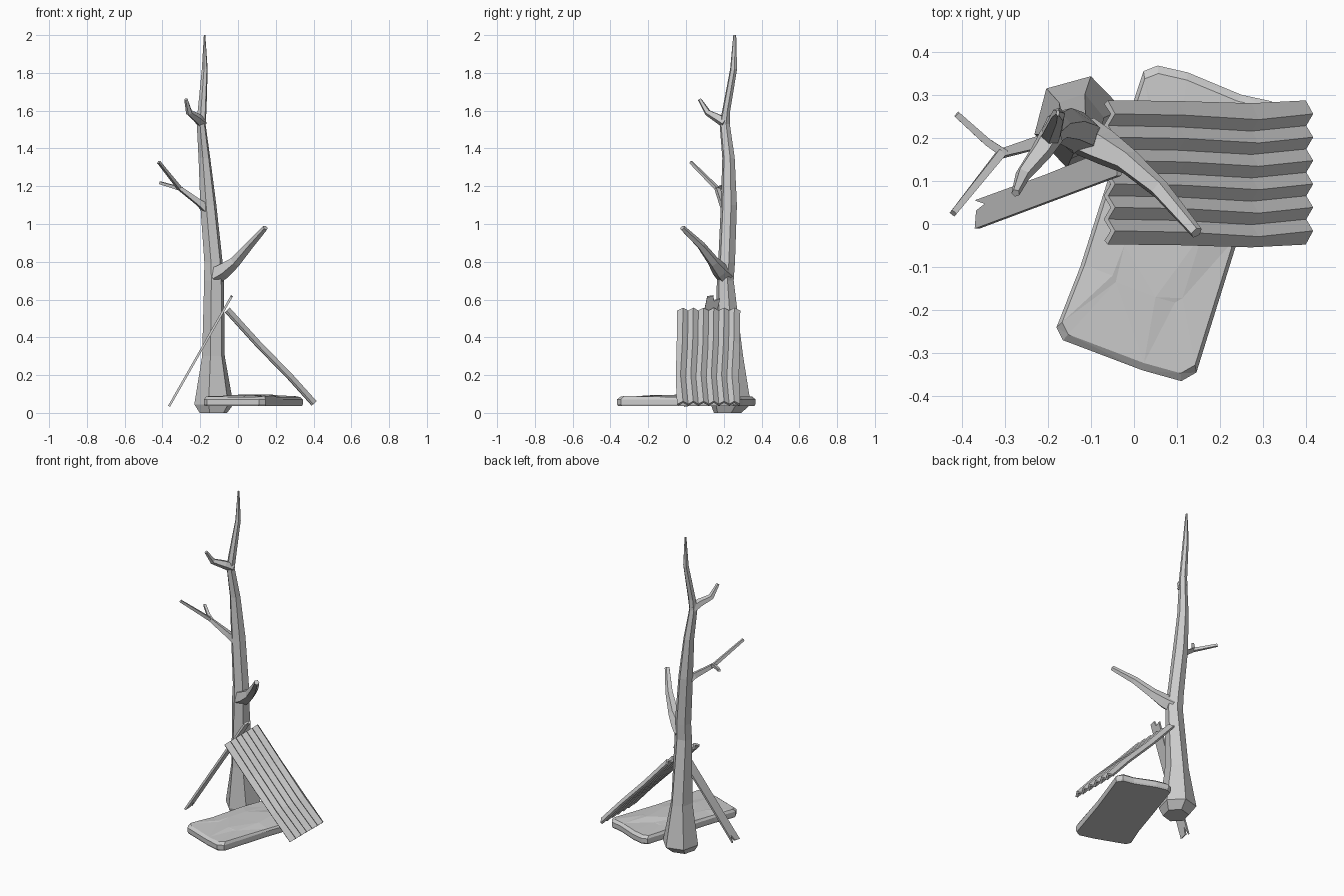
import bpy, math, random
from mathutils import Vector

if "Cube" in bpy.data.objects:
    bpy.data.objects.remove(bpy.data.objects["Cube"])

random.seed(4)


def make(name, verts, faces):
    me = bpy.data.meshes.new(name)
    me.from_pydata([tuple(v) for v in verts], [], faces)
    me.update()
    ob = bpy.data.objects.new(name, me)
    bpy.context.collection.objects.link(ob)
    return ob


def loft(name, rings, cap=True):
    """Skin a list of equal-length closed rings."""
    n = len(rings[0])
    verts = [v for r in rings for v in r]
    faces = []
    for k in range(len(rings) - 1):
        for i in range(n):
            j = (i + 1) % n
            faces.append((k * n + i, k * n + j, (k + 1) * n + j, (k + 1) * n + i))
    faces.append(tuple(reversed(range(n))))
    if cap:
        faces.append(tuple(range((len(rings) - 1) * n, len(rings) * n)))
    return make(name, verts, faces)


def branch(name, path, sides=5):
    """Tapered limb; path entries are x, y, z, radius."""
    pts = [Vector(p[:3]) for p in path]
    rings = []
    for k, p in enumerate(pts):
        t = (pts[min(k + 1, len(pts) - 1)] - pts[max(k - 1, 0)]).normalized()
        u = t.cross(Vector((0, 0, 1))).normalized()
        v = u.cross(t)
        # u x v points backward along t, so wind the other way
        rings.append([p + path[k][3] * (u * math.cos(a) - v * -math.sin(a))
                      for a in [-2 * math.pi * i / sides + math.pi / 4 for i in range(sides)]])
    ob = loft(name, rings)
    ob.data.flip_normals() if ob.data.polygons[-1].normal.dot(pts[-1] - pts[-2]) < 0 else None
    return ob


# Trunk: six-sided horizontal rings (x, y, z, rx, ry)
trunk = [(-0.13, 0.22, 0.0, 0.075, 0.075), (-0.128, 0.237, 0.045, 0.107, 0.11),
         (-0.13, 0.227, 0.30, 0.062, 0.078), (-0.127, 0.208, 0.70, 0.054, 0.046),
         (-0.13, 0.215, 0.80, 0.050, 0.046), (-0.157, 0.227, 1.10, 0.044, 0.044),
         (-0.178, 0.225, 1.35, 0.032, 0.034), (-0.195, 0.205, 1.53, 0.024, 0.028),
         (-0.190, 0.213, 1.60, 0.024, 0.022), (-0.176, 0.252, 1.82, 0.016, 0.019),
         (-0.177, 0.258, 2.0, 0.004, 0.008)]
loft("trunk", [[Vector((x + rx * math.cos(a), y + ry * math.sin(a), z))
                for a in [math.radians(15 + 60 * i) for i in range(6)]]
               for x, y, z, rx, ry in trunk])

# Branches
branch("lower_branch", [(-0.12, 0.205, 0.73, 0.05), (-0.075, 0.18, 0.755, 0.044),
                        (-0.015, 0.145, 0.80, 0.031), (0.06, 0.08, 0.885, 0.023),
                        (0.145, -0.02, 0.98, 0.015)])
branch("middle_branch", [(-0.165, 0.215, 1.08, 0.032), (-0.205, 0.195, 1.112, 0.022),
                         (-0.31, 0.163, 1.19, 0.014), (-0.42, 0.025, 1.328, 0.010)], 4)
branch("middle_twig", [(-0.30, 0.163, 1.185, 0.014), (-0.34, 0.19, 1.197, 0.012),
                       (-0.412, 0.255, 1.218, 0.010)], 4)
branch("upper_branch", [(-0.19, 0.21, 1.535, 0.030), (-0.215, 0.17, 1.56, 0.026),
                        (-0.258, 0.115, 1.59, 0.018), (-0.275, 0.072, 1.66, 0.010)])

# Stone slab: outline rings with a bumpy faceted top
outline = [(-0.18, -0.24), (-0.165, -0.27), (0.02, -0.34), (0.11, -0.365), (0.145, -0.345),
           (0.24, -0.04), (0.343, 0.25), (0.32, 0.285), (0.25, 0.30), (0.125, 0.352),
           (0.055, 0.368), (0.022, 0.355), (-0.055, 0.12), (-0.125, -0.10)]
cx, cy = 0.08, 0.0


def outline_ring(s, z, bump=0.0):
    return [Vector((cx + (x - cx) * s, cy + (y - cy) * s, z + random.uniform(-bump, bump)))
            for x, y in outline]


slab = loft("stone_slab", [outline_ring(0.985, 0.036), outline_ring(1.0, 0.046),
                           outline_ring(1.0, 0.072), outline_ring(0.95, 0.087, 0.004),
                           outline_ring(0.5, 0.093, 0.007)])
tri = slab.modifiers.new("facets", 'TRIANGULATE')
tri.min_vertices = 4

# Corrugated sheet: zigzag section swept down the slope, then thickened
strips = 12
top, bottom = Vector((-0.057, 0, 0.545)), Vector((0.403, 0, 0.050))
normal = Vector((0.73, 0, 0.68))
rows = [(0.0, 0.0, 0.0), (0.36, -0.003, -0.003), (0.72, -0.013, 0.003), (1.0, 0.0, 0.0)]
verts, faces = [], []
for t, shift, lift in rows:
    for i in range(strips + 1):
        p = top.lerp(bottom, t) + normal * ((0.011 if i % 2 else -0.011) + lift)
        p.y = 0.283 - 0.326 * i / strips + (shift if 0 < i < strips else shift * 0.5)
        verts.append(p)
w = strips + 1
for k in range(len(rows) - 1):
    for i in range(strips):
        faces.append((k * w + i, (k + 1) * w + i, (k + 1) * w + i + 1, k * w + i + 1))
sheet = make("corrugated_sheet", verts, faces)
sol = sheet.modifiers.new("thickness", 'SOLIDIFY')
sol.thickness = 0.014
sol.offset = 0

# Plank: split-ended board leaning on the trunk; (along, across) outline
a, b = Vector((-0.365, 0.022, 0.035)), Vector((-0.035, 0.148, 0.615))
axis = b - a
across = Vector((0, 1, 0))
thick = axis.cross(across).normalized() * 0.006
board = [(0.0, -0.033), (1.0, -0.036), (1.01, -0.004), (0.965, 0.004),
         (0.985, 0.034), (0.5, 0.03), (0.0, 0.033), (0.07, 0.016), (0.01, 0.008)]
mid = [a + axis * u + across * v for u, v in board]
plank = loft("leaning_plank", [[p - thick for p in mid], [p + thick for p in mid]])

# Make all normals consistent
import bmesh
for ob in bpy.data.objects:
    bm = bmesh.new()
    bm.from_mesh(ob.data)
    bmesh.ops.recalc_face_normals(bm, faces=bm.faces)
    bm.to_mesh(ob.data)
    bm.free()
